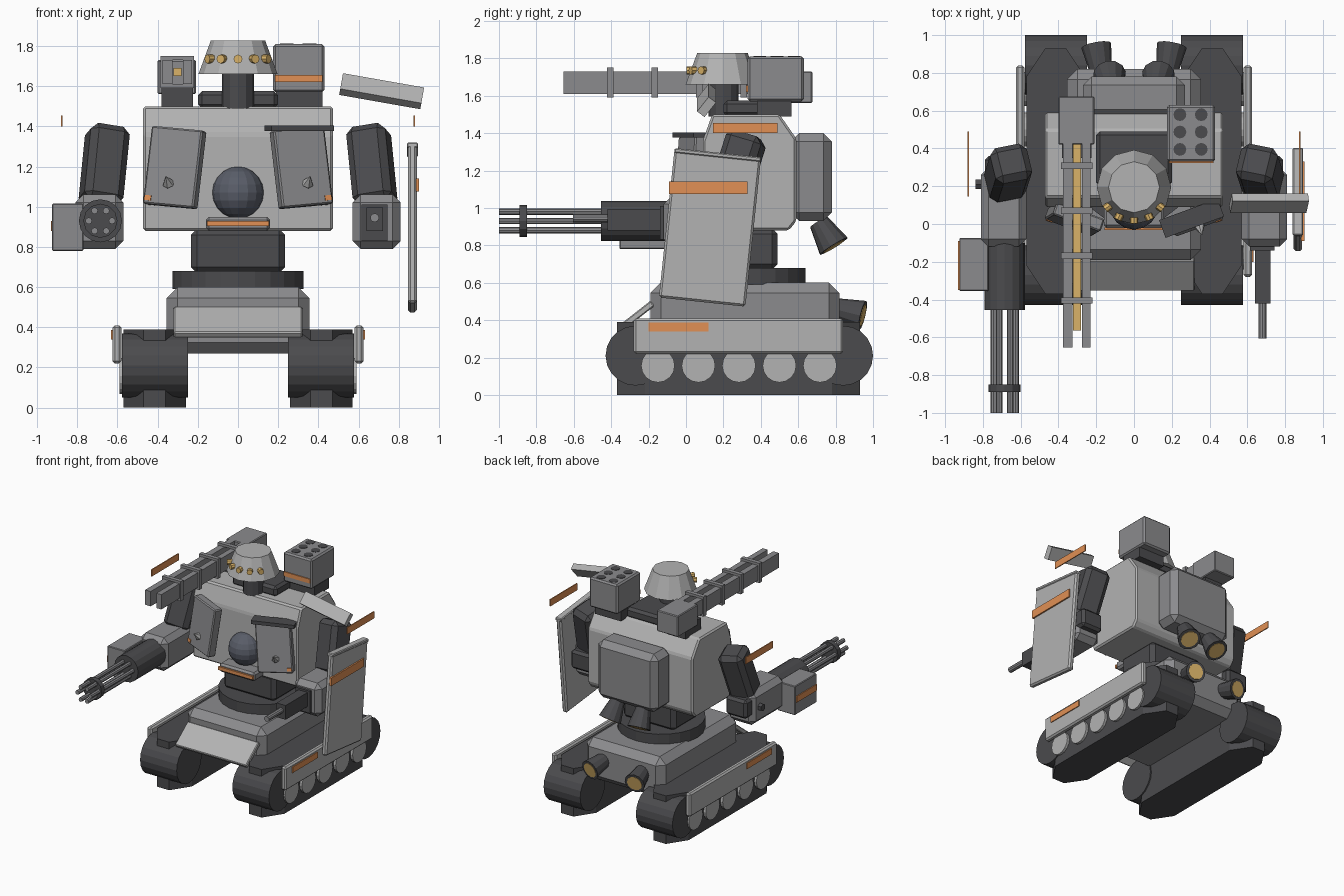
import bpy, bmesh
from math import radians, sin, cos, pi
from mathutils import Vector, Matrix, Euler

if "Cube" in bpy.data.objects:
    bpy.data.objects.remove(bpy.data.objects["Cube"])


def material(name, rgb):
    m = bpy.data.materials.new(name)
    m.diffuse_color = (*rgb, 1)
    m.use_nodes = True
    m.node_tree.nodes["Principled BSDF"].inputs["Base Color"].default_value = m.diffuse_color
    return m


LIGHT = material("light_grey", (.45, .45, .45))
MID = material("mid_grey", (.26, .26, .27))
DARK = material("dark_grey", (.07, .07, .075))
ORANGE = material("orange", (.75, .28, .09))
GOLD = material("gold", (.7, .45, .14))
GLASS = material("dark_glass", (.1, .11, .14))


def finish(name, bm, mat):
    bmesh.ops.recalc_face_normals(bm, faces=bm.faces)
    me = bpy.data.meshes.new(name)
    bm.to_mesh(me)
    bm.free()
    me.materials.append(mat)
    ob = bpy.data.objects.new(name, me)
    bpy.context.collection.objects.link(ob)
    return ob


def bevel(bm, w):
    if w:
        bmesh.ops.bevel(bm, geom=bm.edges[:], offset=w, segments=1, affect='EDGES', profile=.5)


def block(name, c, size, mat, bev=0, rot=(0, 0, 0), mtx=None):
    """Bevelled box from centre and size; rot is in degrees."""
    bm = bmesh.new()
    bmesh.ops.create_cube(bm, size=1, matrix=Matrix.Diagonal((*size, 1)))
    bevel(bm, bev)
    r = mtx or Euler([radians(a) for a in rot]).to_matrix().to_4x4()
    bm.transform(Matrix.Translation(c) @ r)
    return finish(name, bm, mat)


def span(name, x, y, z, mat, bev=0):
    """Box from its x, y and z ranges."""
    r = (x, y, z)
    return block(name, [(a + b) / 2 for a, b in r], [abs(b - a) for a, b in r], mat, bev)


def rod(name, a, b, r1, r2, mat, n=12):
    """Cylinder or cone from a to b."""
    a, b = Vector(a), Vector(b)
    d = b - a
    bm = bmesh.new()
    bmesh.ops.create_cone(bm, cap_ends=True, segments=n, radius1=r1, radius2=r2, depth=d.length)
    bm.transform(Matrix.Translation((a + b) / 2) @ d.to_track_quat('Z', 'Y').to_matrix().to_4x4())
    return finish(name, bm, mat)


def prism(name, pts, d, mat, bev=0):
    """Extrude a planar outline along d."""
    bm = bmesh.new()
    f = bm.faces.new([bm.verts.new(p) for p in pts])
    g = bmesh.ops.extrude_face_region(bm, geom=[f])
    bmesh.ops.translate(bm, vec=d, verts=[v for v in g['geom'] if isinstance(v, bmesh.types.BMVert)])
    bevel(bm, bev)
    return finish(name, bm, mat)


def side_range(s, a, b):
    return tuple(sorted((s * a, s * b)))


# Tracks, wheels and skirts on both sides
for s, side in ((-1, "left"), (1, "right")):
    octa = [(.055, .65), (.155, .5), (.155, -.5), (.055, -.65),
            (-.055, -.65), (-.155, -.5), (-.155, .5), (-.055, .65)]
    prism(side + "_track_block", [(s * .415 + x, .28 + y, 0) for x, y in octa], (0, 0, .39), DARK)
    for end, y in (("front", -.27), ("rear", .84)):
        rod(f"{side}_{end}_track_drum", (s * .25, y, .21), (s * .578, y, .21), .16, .16, DARK, 20)
    for i in range(5):
        y = -.15 + .2165 * i
        rod(f"{side}_road_wheel_{i}", (s * .54, y, .157), (s * .59, y, .157), .09, .09, LIGHT, 16)
    span(side + "_skirt", side_range(s, .58, .625), (-.28, .84), (.22, .41), LIGHT, .012)
    span(side + "_skirt_stripe", side_range(s, .62, .632), (-.2, .12), (.34, .387), ORANGE)
    # Hull exhausts and backpack thrusters
    for part, a, b, r1, r2 in (("exhaust", (s * .17, .78, .465), (s * .2, .945, .425), .055, .08),
                               ("thruster", (s * .115, .71, .925), (s * .13, .79, .795), .055, .088)):
        rod(f"{side}_{part}", a, b, r1, r2, DARK, 12)
        a, b = Vector(a), Vector(b)
        d = (b - a).normalized()
        rod(f"{side}_{part}_glow", b - d * .01, b + d * .003, r2 * .75, r2 * .75, GOLD, 12)

# Hull and waist
span("hull", (-.355, .355), (-.19, .82), (.27, .6), MID, .055)
block("nose_plate", (0, -.262, .425), (.64, .21, .035), LIGHT, .006, (38, 0, 0))
rod("turret_ring", (0, .315, .59), (0, .315, .68), .325, .325, DARK, 24)
span("waist", (-.235, .235), (.13, .49), (.67, .89), DARK, .03)

# Torso
outline = [(.09, .88), (.09, 1.36), (.14, 1.5), (.5, 1.5), (.59, 1.37), (.59, .93), (.55, .88)]
prism("torso", [(-.472, y, z) for y, z in outline], (.944, 0, 0), LIGHT, .012)
span("backpack", (-.27, .27), (.56, .78), (.93, 1.4), MID, .045)
span("cockpit_lip", (-.16, .16), (-.02, .12), (.88, .95), MID, .015)
span("cockpit_stripe", (-.155, .155), (-.033, -.018), (.903, .93), ORANGE)
bm = bmesh.new()
bmesh.ops.create_uvsphere(bm, u_segments=16, v_segments=10, radius=.13,
                          matrix=Matrix.Translation((0, .1, 1.07)))
finish("cockpit_dome", bm, GLASS)

# Open hatch doors
for s, side in ((-1, "left"), (1, "right")):
    rot = (-6, -s * 5, s * 20)
    m = Euler([radians(a) for a in rot]).to_matrix()
    c = Vector((s * .315, .025, 1.195))
    block(side + "_hatch", c, (.27, .07, .39), MID, .008, rot)
    p = c + m @ Vector((s * .01, -.035, -.085))
    rod(side + "_hatch_spike", p, p + m @ Vector((0, -.05, .03)), .03, .003, LIGHT, 6)
    block(side + "_hatch_marker", c + m @ Vector((s * .11, -.036, -.165)), (.035, .008, .025), ORANGE, 0, rot)
block("right_hatch_rail", (.305, .03, 1.39), (.33, .1, .028), DARK, 0, (0, 0, 20))

# Neck, head and eye row
span("neck_base", (-.2, .2), (.2, .49), (1.49, 1.575), DARK, .02)
rod("neck", (0, .2, 1.49), (0, .2, 1.68), .08, .08, DARK, 12)
rod("head", (0, .195, 1.66), (0, .195, 1.828), .197, .135, LIGHT, 12)
for i, a in enumerate((-53, -27, 0, 27, 53)):
    d = Vector((sin(radians(a)), -cos(radians(a)), 0))
    o = Vector((0, .195, 1.735))
    rod(f"eye_{i}", o + d * .13, o + d * .192, .022, .022, GOLD, 8)

# Missile pod on the right shoulder
span("missile_pod_base", (.19, .42), (.38, .565), (1.49, 1.58), DARK)
span("missile_pod", (.175, .43), (.33, .63), (1.57, 1.81), MID, .012)
span("missile_pod_stripe", (.185, .42), (.322, .335), (1.62, 1.655), ORANGE)
for i in range(6):
    x, y = .243 + .113 * (i % 2), .395 + .092 * (i // 2)
    rod(f"missile_tube_{i}", (x, y, 1.77), (x, y, 1.813), .034, .034, DARK, 12)

# Rail gun on the left shoulder
span("rail_gun_base", (-.38, -.225), (.35, .55), (1.49, 1.59), DARK)
span("rail_gun_breech", (-.4, -.21), (.42, .675), (1.56, 1.73), MID, .006)
for i, x in enumerate(((-.375, -.325), (-.275, -.23))):
    span(f"rail_{i}", x, (-.655, .45), (1.61, 1.73), MID)
span("rail_gun_core", (-.322, -.28), (-.565, .45), (1.65, 1.69), GOLD)
for i in range(4):
    y = -.405 + .238 * i
    for x in (-.379, -.227):
        span(f"rail_clamp_side_{i}", (x - .008, x + .008), (y - .017, y + .017), (1.59, 1.75), MID)
    for z in (1.6, 1.74):
        span(f"rail_clamp_bar_{i}", (-.387, -.219), (y - .017, y + .017), (z - .01, z + .01), MID)

# Arms with floating shoulder stripes
for s, side in ((-1, "left"), (1, "right")):
    a, b = Vector((s * .685, .21, 1.01)), Vector((s * .647, .33, 1.39))
    d = b - a
    m = d.to_track_quat('Z', 'Y').to_matrix().to_4x4() @ Matrix.Rotation(s * radians(-30), 4, 'Z')
    block(side + "_upper_arm", (a + b) / 2, (.2, .2, d.length), DARK, .035, mtx=m)
    span(side + "_forearm", side_range(s, .57, .81), (-.12, .3), (.79, 1.06), MID, .04)
    span(side + "_elbow", side_range(s, .6, .79), (.24, .36), (.87, 1.02), DARK, .02)
    span(side + "_shoulder_stripe", side_range(s, .874, .882), (.145, .49), (1.4, 1.455), ORANGE)
rod("left_elbow_pin", (-.77, .21, .93), (-.84, .21, .93), .03, .03, DARK, 6)

# Rotary gun on the left arm
gx, gz = -.685, .93
rod("rotary_gun_body", (gx, -.1, gz), (gx, -.455, gz), .107, .107, DARK, 16)
for i in range(6):
    a = pi / 3 * i
    x, z = gx + .058 * cos(a), gz + .058 * sin(a)
    rod(f"rotary_barrel_{i}", (x, -.44, z), (x, -1, z), .017, .017, MID, 8)
rod("rotary_barrel_clamp", (gx, -.85, gz), (gx, -.89, gz), .085, .085, DARK, 12)
span("ammo_box", (-.925, -.77), (-.355, -.075), (.78, 1.015), MID, .005)
span("ammo_box_stripe", (-.932, -.92), (-.35, -.09), (.88, .93), ORANGE)

# Cannon on the right arm
span("cannon_collar", (.615, .745), (-.14, -.1), (.83, 1.01), DARK)
span("cannon_body", (.64, .722), (-.42, -.1), (.88, .995), DARK)
rod("cannon_barrel", (.68, -.4, .945), (.68, -.605, .945), .022, .022, MID, 10)

# Shield and shoulder plate on the right
block("shield", (.868, .128, .892), (.045, .465, .795), LIGHT, .012, (-6, 0, 0))
block("shield_top_lip", (.868, .17, 1.283), (.056, .465, .025), LIGHT, .006, (-6, 0, 0))
span("shield_stripe", (.885, .902), (-.09, .33), (1.075, 1.14), ORANGE)
block("shoulder_plate", (.715, .11, 1.575), (.41, .1, .05), LIGHT, 0, (52, 10, 0))
